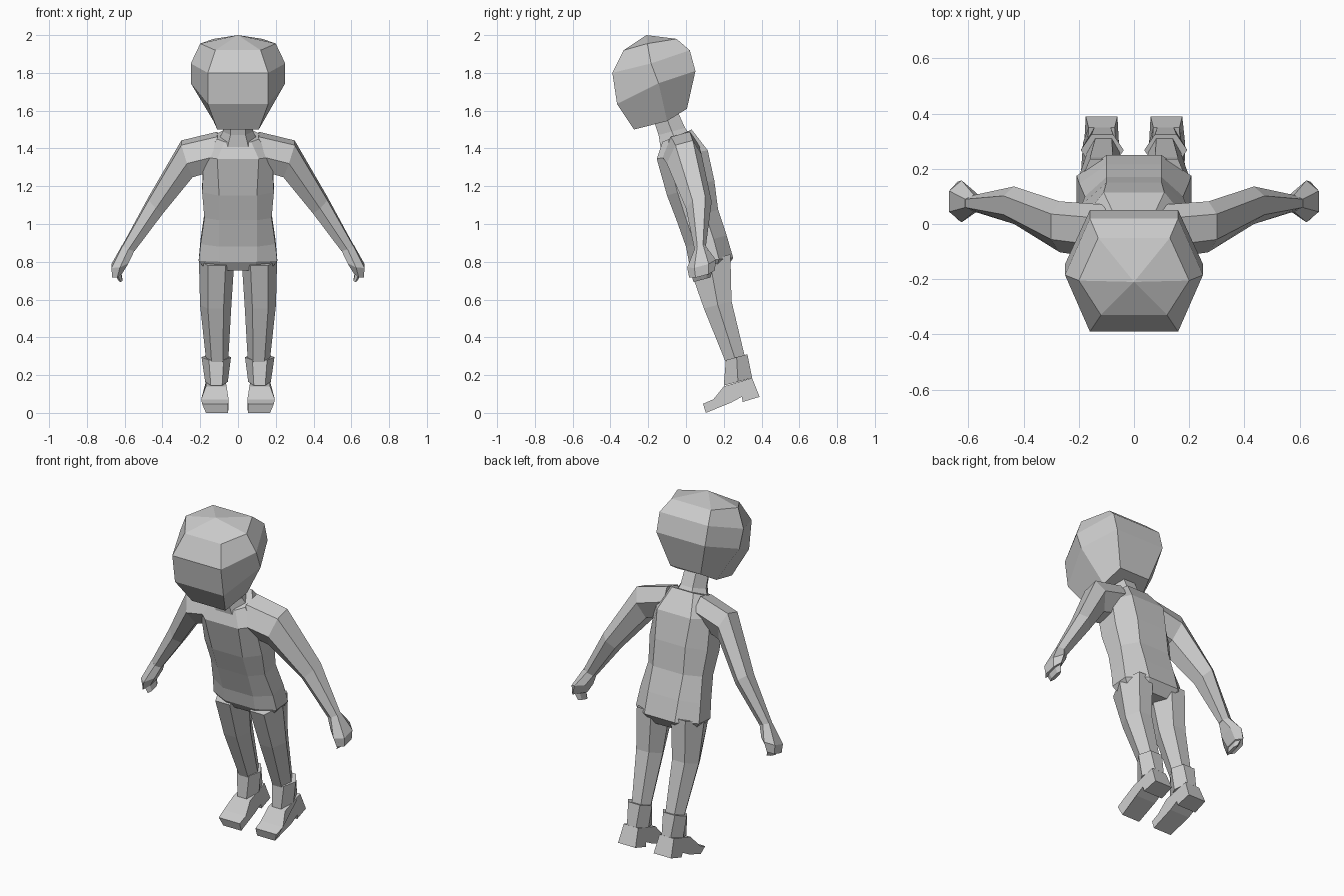
import bpy, bmesh, math

if "Cube" in bpy.data.objects:
    bpy.data.objects.remove(bpy.data.objects["Cube"])

grey = bpy.data.materials.new("plain_grey")
grey.diffuse_color = (0.6, 0.6, 0.6, 1)
grey.use_nodes = True
grey.node_tree.nodes["Principled BSDF"].inputs["Base Color"].default_value = grey.diffuse_color
LEAN = 0.27  # rise of every cross-section towards the back


def finish(name, bm):
    bmesh.ops.recalc_face_normals(bm, faces=bm.faces)
    me = bpy.data.meshes.new(name)
    bm.to_mesh(me)
    bm.free()
    me.materials.append(grey)
    ob = bpy.data.objects.new(name, me)
    bpy.context.collection.objects.link(ob)
    return ob


def mirrored(ob):
    ob.modifiers.new("other_side", 'MIRROR').use_axis[0] = True
    return ob


def loft(name, rings, pole=None):
    """Skin a list of closed point rings and cap both ends."""
    bm = bmesh.new()
    vs = [[bm.verts.new(p) for p in r] for r in rings]
    n = len(vs[0])
    for a, b in zip(vs, vs[1:]):
        for i in range(n):
            j = (i + 1) % n
            bm.faces.new((a[i], a[j], b[j], b[i]))
    bm.faces.new(vs[0])
    if pole:
        top = bm.verts.new(pole)
        for i in range(n):
            bm.faces.new((vs[-1][i], vs[-1][(i + 1) % n], top))
    else:
        bm.faces.new(vs[-1])
    return finish(name, bm)


def hexagon(c, u, d, phase):
    """Six-sided section: u = (x, z) half axis, d = half depth in y."""
    ang = [math.radians(phase + 60 * i) for i in range(6)]
    mc, ms = max(map(math.cos, ang)), max(map(math.sin, ang))
    return [(c[0] + u[0] * math.cos(a) / mc,
             c[1] + d * math.sin(a) / ms,
             c[2] + u[1] * math.cos(a) / mc + LEAN * d * math.sin(a) / ms) for a in ang]


# Head: hexagonal rings given as (x, y, z) of front, side and back corners
head = [((.11, -.275, 1.50), (.13, -.10, 1.545), (.10, .005, 1.61)),
        ((.16, -.365, 1.635), (.25, -.145, 1.745), (.16, .05, 1.81)),
        ((.16, -.39, 1.80), (.25, -.185, 1.85), (.16, .02, 1.92)),
        ((.12, -.33, 1.92), (.20, -.205, 1.955), (.13, -.05, 1.98))]
loft("head", [[f, s, b, (-b[0], b[1], b[2]), (-s[0], s[1], s[2]), (-f[0], f[1], f[2])]
              for f, s, b in head], pole=(0, -.21, 2.0))

# Neck
loft("neck", [hexagon(c, (w, 0), d, 0) for c, w, d in
              [((0, -.05, 1.43), .11, .085), ((0, -.075, 1.49), .08, .07),
               ((0, -.11, 1.58), .075, .065)]])

# Torso: (front y, front z, back y, back z, flat half width, full half width)
torso = [(.05, .755, .21, .76, .08, .17), (.015, .80, .25, .82, .10, .208),
         (0, .88, .215, .94, .10, .198), (-.05, 1.02, .17, 1.075, .10, .178),
         (-.10, 1.15, .15, 1.23, .10, .19), (-.155, 1.345, .115, 1.39, .11, .18),
         (-.125, 1.435, .03, 1.50, .07, .11)]
rings = []
for fy, fz, by, bz, xa, xs in torso:
    half = [(x, fy + (by - fy) * t, fz + (bz - fz) * t)
            for x, t in ((xa, 0), (xs, .22), (xs, .68), (xa, 1))]
    rings.append(half + [(-x, y, z) for x, y, z in reversed(half)])
loft("torso", rings)

# Arms with hands
arm = [((.10, -.03, 1.39), (.01, .085), .10), ((.27, -.01, 1.345), (.03, .085), .092),
       ((.435, .068, 1.10), (.038, .035), .068), ((.58, .075, .872), (.032, .012), .03)]
mirrored(loft("arm", [hexagon(c, u, d, 30) for c, u, d in arm]))
hand = [((.58, .075, .875), (.032, .012), .03), ((.625, .082, .79), (.045, -.012), .076),
        ((.64, .085, .735), (.026, -.01), .068)]
mirrored(loft("hand", [hexagon(c, u, d, 30) for c, u, d in hand]))
finger = [((.643, .085, .76), (.02, 0), .06), ((.622, .085, .705), (.01, 0), .045)]
mirrored(loft("fingers", [hexagon(c, u, d, 30) for c, u, d in finger]))

# Legs and boot shafts
leg = [((.113, .125, .81), (.094, 0), .11), ((.118, .168, .572), (.083, 0), .073),
       ((.11, .265, .27), (.058, 0), .05)]
mirrored(loft("leg", [hexagon(c, (u[0], 0), d, 0) for c, u, d in leg]))
shaft = [((.115, .268, .295), .078, .057), ((.114, .275, .165), .06, .075)]
mirrored(loft("boot_shaft", [hexagon(c, (w, 0), d, 0) for c, w, d in shaft]))

# Feet: side outline as (y, z, inner x, outer x)
foot = [(.20, .14, .06, .17), (.35, .185, .07, .165), (.39, .085, .06, .175),
        (.30, .058, .055, .18), (.295, .085, .055, .185), (.24, .055, .055, .185),
        (.105, 0, .052, .17), (.09, .048, .052, .19), (.145, .072, .05, .195)]
mirrored(loft("foot", [[(p[k], p[0], p[1]) for p in foot] for k in (2, 3)]))
